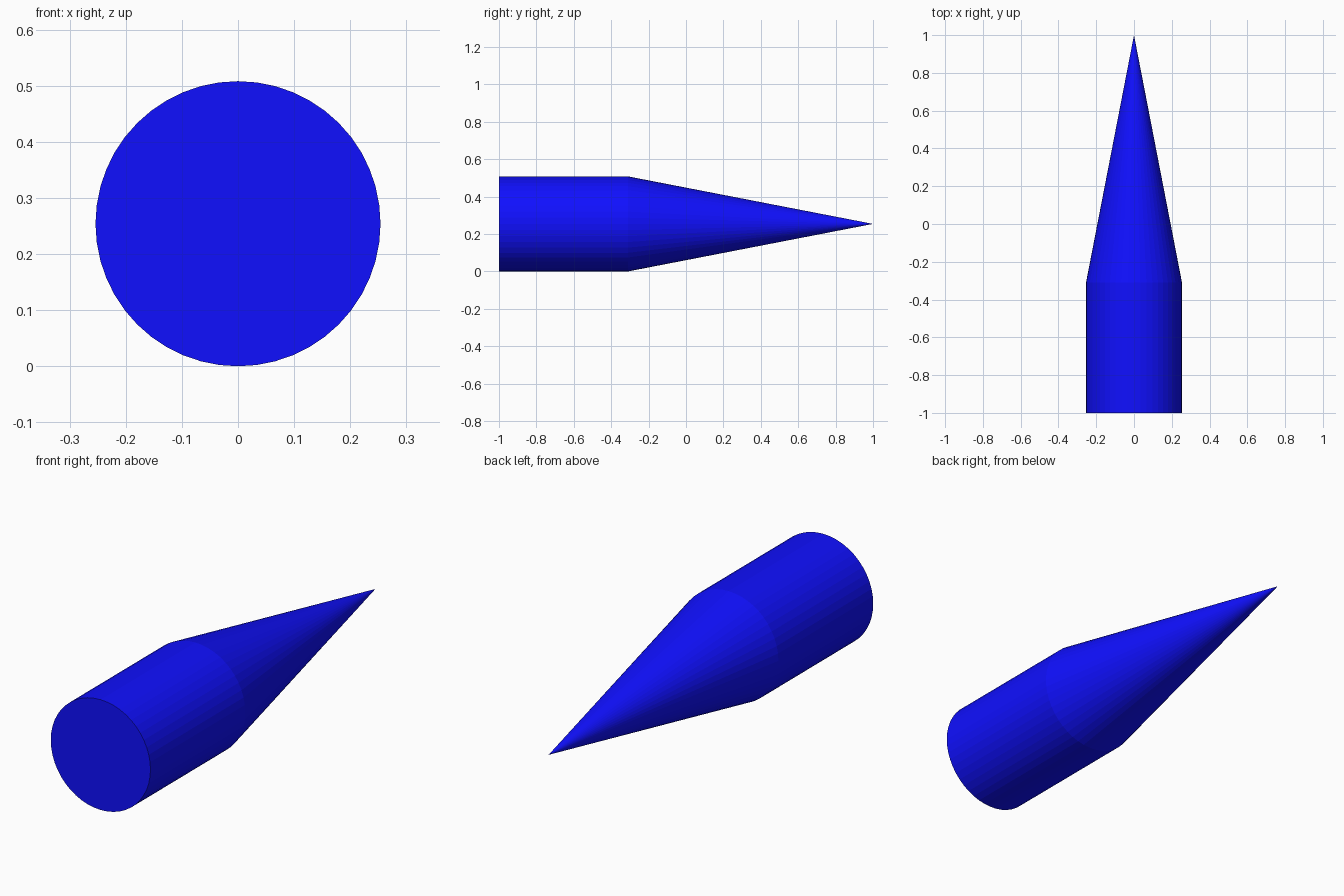
import bpy, bmesh, math
from mathutils import Matrix

if "Cube" in bpy.data.objects:
    bpy.data.objects.remove(bpy.data.objects["Cube"])

SIDES, R = 48, 0.254
BACK, SHOULDER, TIP = -1.0, -0.31, 1.0

blue = bpy.data.materials.new("blue")
blue.diffuse_color = (0.005, 0.005, 1.0, 1.0)
blue.use_nodes = True
blue.node_tree.nodes["Principled BSDF"].inputs["Base Color"].default_value = blue.diffuse_color


def round_part(name, r_end, y0, y1, capped):
    """Tapered round solid lying along y, resting on z = 0."""
    bm = bmesh.new()
    bmesh.ops.create_cone(bm, cap_ends=capped, segments=SIDES,
                          radius1=R, radius2=r_end, depth=y1 - y0)
    place = Matrix.Translation((0, (y0 + y1) / 2, R)) @ Matrix.Rotation(-math.pi / 2, 4, 'X')
    bmesh.ops.transform(bm, matrix=place, verts=bm.verts)
    # Drop the hidden cap where the body meets the point
    hidden = [f for f in bm.faces if len(f.verts) == SIDES
              and abs(f.calc_center_median().y - SHOULDER) < 1e-4]
    bmesh.ops.delete(bm, geom=hidden, context='FACES_ONLY')
    bmesh.ops.remove_doubles(bm, verts=bm.verts, dist=1e-5)
    mesh = bpy.data.meshes.new(name)
    bm.to_mesh(mesh)
    bm.free()
    mesh.materials.append(blue)
    obj = bpy.data.objects.new(name, mesh)
    bpy.context.collection.objects.link(obj)
    return obj


# Straight cylindrical body with a flat front end
round_part("body", R, BACK, SHOULDER, True)
# Long pointed cone
round_part("pointed_tip", 0.0, SHOULDER, TIP, False)
